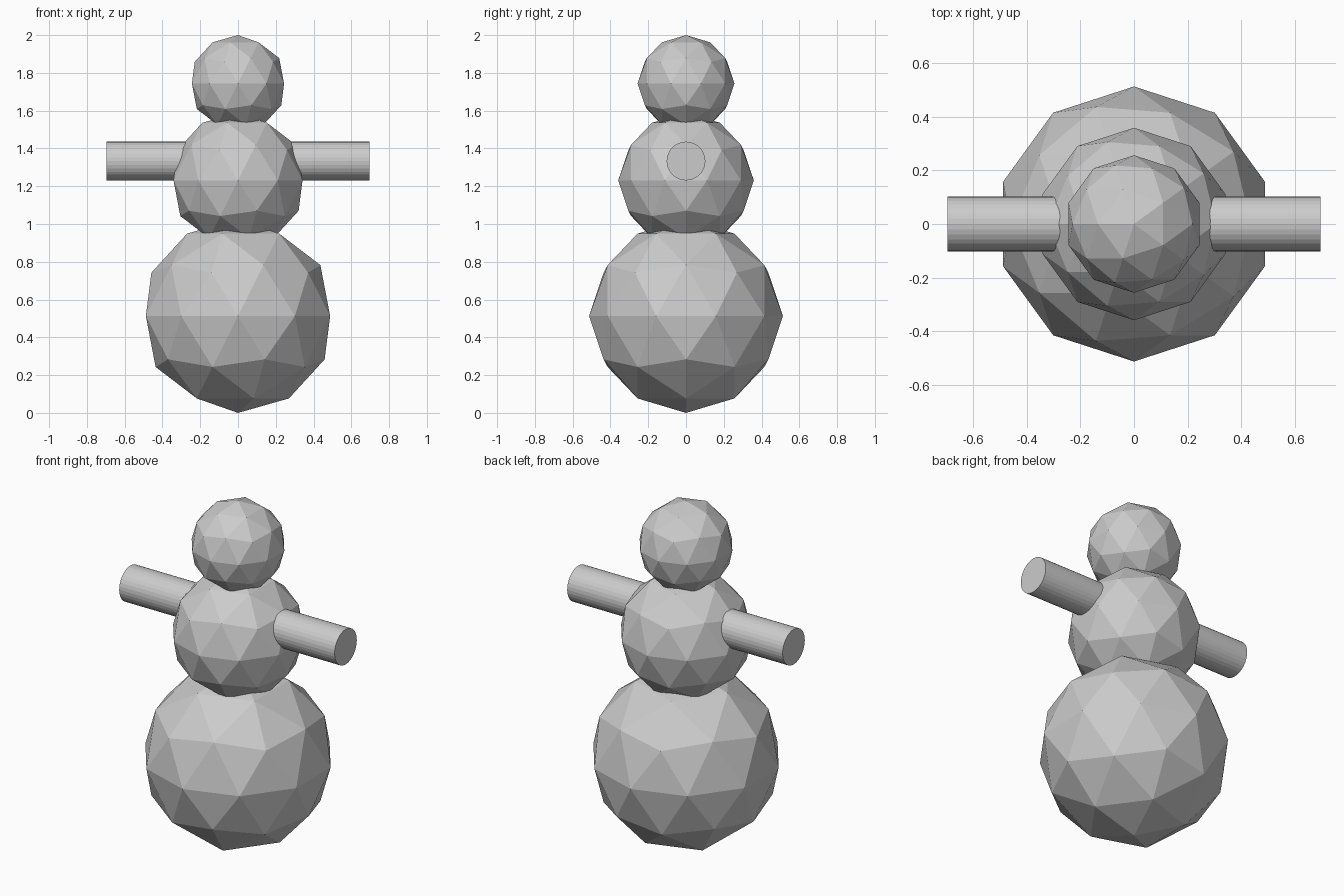
import bpy
from math import pi

if "Cube" in bpy.data.objects:
    bpy.data.objects.remove(bpy.data.objects["Cube"])

S = 2 / 3.9  # radius of the lowest ball; the other sizes are proportions of it


def ball(name, radius, z):
    bpy.ops.mesh.primitive_ico_sphere_add(
        subdivisions=2, radius=radius * S, location=(0, 0, z * S), rotation=(0, 0, pi))
    bpy.context.object.name = name


def arm(name, side, inner=0.3, outer=0.696):
    bpy.ops.mesh.primitive_cylinder_add(
        vertices=32, radius=0.2 * S, depth=outer - inner + 0.1,
        location=(side * (outer + inner - 0.1) / 2, 0, 2.6 * S), rotation=(0, pi / 2, 0))
    bpy.context.object.name = name


# Stacked faceted balls
ball("base_ball", 1.0, 1.0)
ball("middle_ball", 0.7, 2.4)
ball("head_ball", 0.5, 3.4)

# Straight arms sunk into the middle ball
arm("right_arm", 1)
arm("left_arm", -1)
